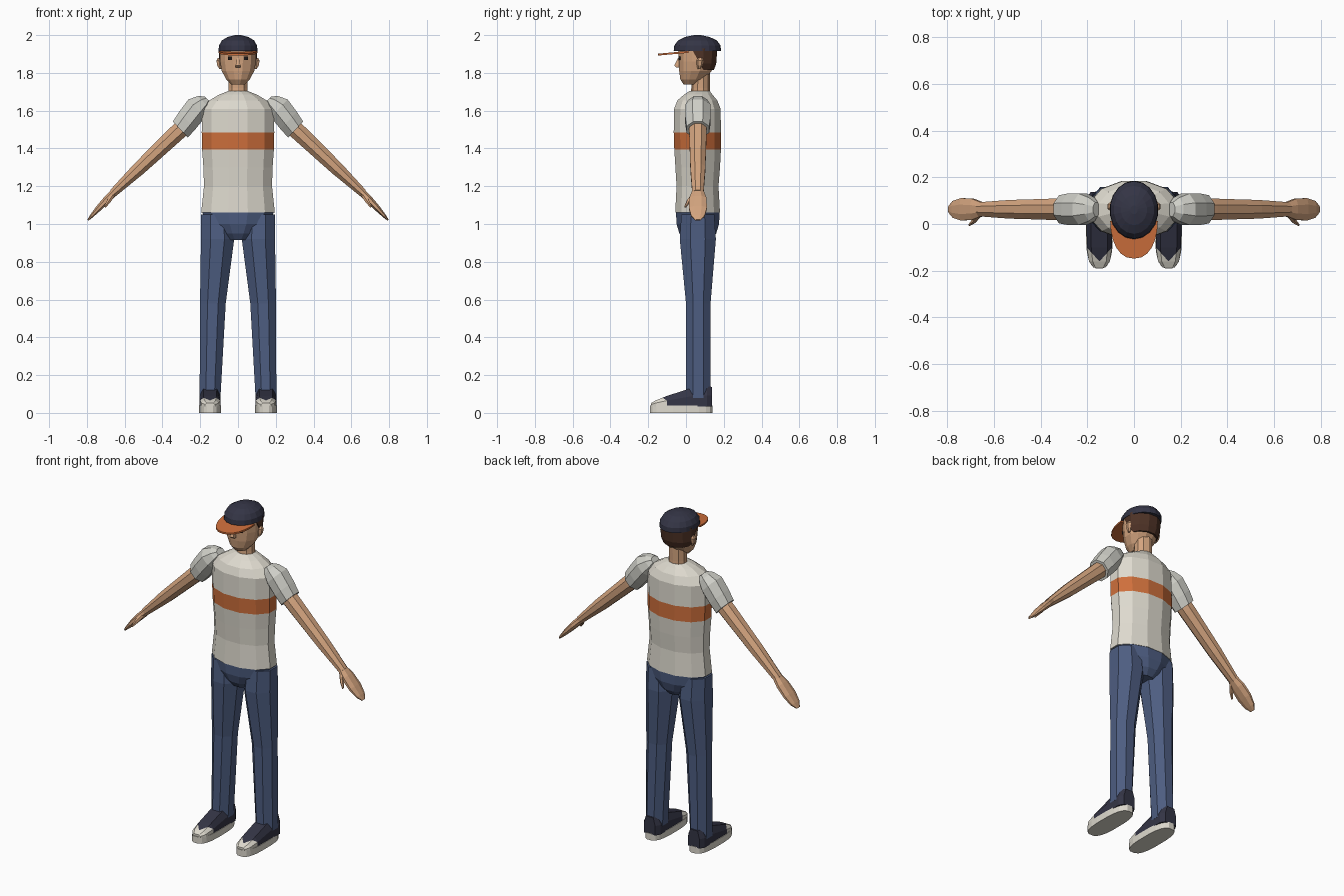
import bpy, bmesh, math
from mathutils import Vector

cube = bpy.data.objects.get("Cube")
if cube:
    bpy.data.objects.remove(cube, do_unlink=True)


def material(name, rgb):
    m = bpy.data.materials.new(name)
    m.use_nodes = True
    color = (*rgb, 1)
    m.diffuse_color = color
    m.node_tree.nodes["Principled BSDF"].inputs["Base Color"].default_value = color
    return m


skin_tone = material("skin", (.65, .37, .21))
cream = material("cream_shirt", (.73, .70, .62))
pale_grey = material("pale_grey_sleeve", (.62, .62, .57))
orange = material("orange", (.62, .16, .045))
denim = material("denim_blue", (.075, .11, .22))
dark_navy = material("dark_navy", (.034, .035, .06))
brown = material("brown_hair", (.075, .032, .019))
black = material("eye_black", (.012, .01, .01))

X, Y, Z = Vector((1, 0, 0)), Vector((0, 1, 0)), Vector((0, 0, 1))
SIDES = (("left", 1), ("right", -1))


def unit_ring(n, power=2):
    """Flat-sided ring scaled so that its extents are exactly one."""
    pts = []
    for i in range(n):
        a = math.tau * (i + .5) / n
        c, s = math.cos(a), math.sin(a)
        pts.append((math.copysign(abs(c) ** (2 / power), c),
                    math.copysign(abs(s) ** (2 / power), s)))
    mx, my = max(p[0] for p in pts), max(p[1] for p in pts)
    return [(x / mx, y / my) for x, y in pts]


def skin(name, rings, mats, side=1, rule=None, cuts=()):
    """Join rings of points into a capped tube; side -1 mirrors it."""
    bm = bmesh.new()
    loops = [[bm.verts.new((p[0] * side, p[1], p[2])) for p in r] for r in rings]
    n = len(loops[0])
    for a, b in zip(loops, loops[1:]):
        for i in range(n):
            j = (i + 1) % n
            bm.faces.new((a[i], a[j], b[j], b[i]))
    bm.faces.new(loops[0])
    bm.faces.new(loops[-1])
    for co, no, clear in cuts:
        geom = bm.verts[:] + bm.edges[:] + bm.faces[:]
        cut = bmesh.ops.bisect_plane(bm, geom=geom, plane_co=co, plane_no=no, clear_inner=clear)
        if clear:
            edges = [e for e in cut["geom_cut"] if isinstance(e, bmesh.types.BMEdge)]
            bmesh.ops.holes_fill(bm, edges=edges)
    bmesh.ops.recalc_face_normals(bm, faces=bm.faces[:])
    if rule:
        for f in bm.faces:
            f.material_index = rule(f.calc_center_median())
    mesh = bpy.data.meshes.new(name)
    bm.to_mesh(mesh)
    bm.free()
    for m in mats:
        mesh.materials.append(m)
    obj = bpy.data.objects.new(name, mesh)
    bpy.context.collection.objects.link(obj)
    return obj


def column(name, rows, n, mats, power=2, x=0, **kw):
    """Upright loft; rows are z, half width, front y, back y[, centre x]."""
    ring = unit_ring(n, power)
    rings = []
    for z, rx, y0, y1, *cx in rows:
        c = Vector((cx[0] if cx else x, (y0 + y1) / 2, z))
        rings.append([c + X * (u * rx) + Y * (v * (y1 - y0) / 2) for u, v in ring])
    return skin(name, rings, mats, **kw)


# Shirt body with its chest stripe
column("shirt", [(1.06, .195, -.057, .18), (1.2, .18, -.05, .172), (1.3, .183, -.056, .18),
                 (1.395, .19, -.062, .185), (1.485, .192, -.065, .185),
                 (1.61, .19, -.063, .183), (1.655, .15, -.045, .165),
                 (1.685, .1, -.01, .14), (1.705, .05, .02, .125)],
       12, [cream, orange], rule=lambda c: int(1.395 < c.z < 1.485))

# Trousers
column("pelvis", [(1.065, .19, -.053, .178), (1.0, .165, -.05, .175),
                  (.95, .11, -.035, .16), (.915, .065, -.01, .13)], 12, [denim])
for label, s in SIDES:
    column(label + "_trouser_leg", [(1.05, .083, -.025, .15, .112), (.92, .088, -.033, .158, .108),
                                    (.58, .068, 0, .13, .133), (.08, .055, 0, .13, .148)],
           8, [denim], side=s)

# Shoes: pale sole, dark upper and a pale toe cap cut as a V
foot_x = .148
profile = [(-1, 0), (-1, .55), (-.65, 1), (.65, 1), (1, .55), (1, 0)]
upper = [(-.186, .026, .052), (-.16, .045, .066), (-.1, .054, .09), (.03, .055, .132),
         (.11, .054, .14), (.137, .038, .138)]
for label, s in SIDES:
    column(label + "_sole", [(0, .058, -.19, .14), (.04, .058, -.19, .14)],
           20, [cream], power=2.8, x=foot_x, side=s)
    rings = [[(foot_x + u * w, y, .035 + v * (top - .035)) for u, v in profile]
             for y, w, top in upper]
    tip = Vector((foot_x * s, -.16, 0))
    skin(label + "_shoe_upper", rings, [dark_navy, cream], side=s,
         cuts=[(tip, (1.1, 1, 0), False), (tip, (-1.1, 1, 0), False)],
         rule=lambda c: int(c.y < -.16 + 1.1 * abs(abs(c.x) - foot_x)))

# Sleeves, arms, hands and thumbs follow one sloping arm axis
shoulder = Vector((.305, .063, 1.5))
along = Vector((.727, 0, -.686))
across = Vector((.686, 0, .727))


def limb(name, rows, n, mat, side):
    """Rows are distance, offset across, offset y, radius across, radius y."""
    ring = unit_ring(n)
    rings = []
    for d, off, y, r, ry in rows:
        c = shoulder + along * d + across * off + Y * y
        rings.append([c + across * (u * r) + Y * (v * ry) for u, v in ring])
    return skin(name, rings, [mat], side=side)


for label, s in SIDES:
    limb(label + "_sleeve", [(-.215, .018, 0, .02, .03), (-.19, .02, 0, .045, .05),
                             (-.14, .022, 0, .065, .067), (-.06, .01, 0, .063, .067),
                             (0, 0, 0, .058, .06)], 8, pale_grey, s)
    limb(label + "_arm", [(-.08, 0, 0, .044, .045), (.03, 0, 0, .044, .046),
                          (.2, 0, 0, .039, .042), (.3, 0, 0, .036, .04),
                          (.49, 0, 0, .022, .03)], 8, skin_tone, s)
    limb(label + "_hand", [(.47, 0, 0, .019, .028), (.53, -.002, 0, .02, .045),
                           (.6, -.006, 0, .016, .048), (.655, -.01, 0, .01, .036),
                           (.685, -.013, 0, .004, .014)], 8, skin_tone, s)
    limb(label + "_thumb", [(.49, -.005, -.02, .011, .012), (.535, -.015, -.048, .011, .013),
                            (.572, -.024, -.066, .005, .006)], 6, skin_tone, s)

# Neck and head
column("neck", [(1.66, .054, .022, .128), (1.72, .05, .028, .126), (1.82, .05, .03, .127)],
       10, [skin_tone])
column("head", [(1.738, .036, -.012, .06), (1.765, .062, -.03, .1), (1.81, .086, -.036, .135),
                (1.86, .095, -.038, .152), (1.93, .096, -.042, .158)], 12, [skin_tone])

# Hair behind a slanted cut, leaving the face clear
column("hair", [(1.815, .088, -.03, .148), (1.85, .1, -.03, .16), (1.93, .101, -.03, .166)],
       12, [brown], cuts=[((0, .062, 1.87), (0, 1, .55), True)])

# Ears, eyes and nose
for label, s in SIDES:
    column(label + "_ear", [(1.82, .006, .062, .078, .093), (1.84, .013, .057, .088, .097),
                            (1.865, .014, .055, .094, .1), (1.88, .007, .064, .088, .099)],
           6, [skin_tone], side=s)
    column(label + "_eye", [(1.867, .011, -.037, -.028), (1.886, .011, -.039, -.03)],
           4, [black], x=.042, side=s)
column("nose", [(1.828, .012, -.05, -.025), (1.838, .013, -.062, -.025),
                (1.88, .005, -.042, -.03)], 4, [skin_tone])

# Cap dome and brim
column("cap_dome", [(1.917, .103, -.065, .185), (1.945, .101, -.062, .183),
                    (1.972, .085, -.042, .163), (1.99, .055, -.005, .125),
                    (2.0, .015, .042, .08)], 18, [dark_navy])
brim = []
for i in range(13):
    a = math.pi * i / 12
    c = math.cos(a)
    x = math.copysign(abs(c) ** .85, c) * .102
    y = .012 - .16 * math.sin(a)
    brim.append(Vector((x, y, 1.905 + y * .09)))
skin("cap_brim", [brim, [p + Z * .01 for p in brim]], [orange])
